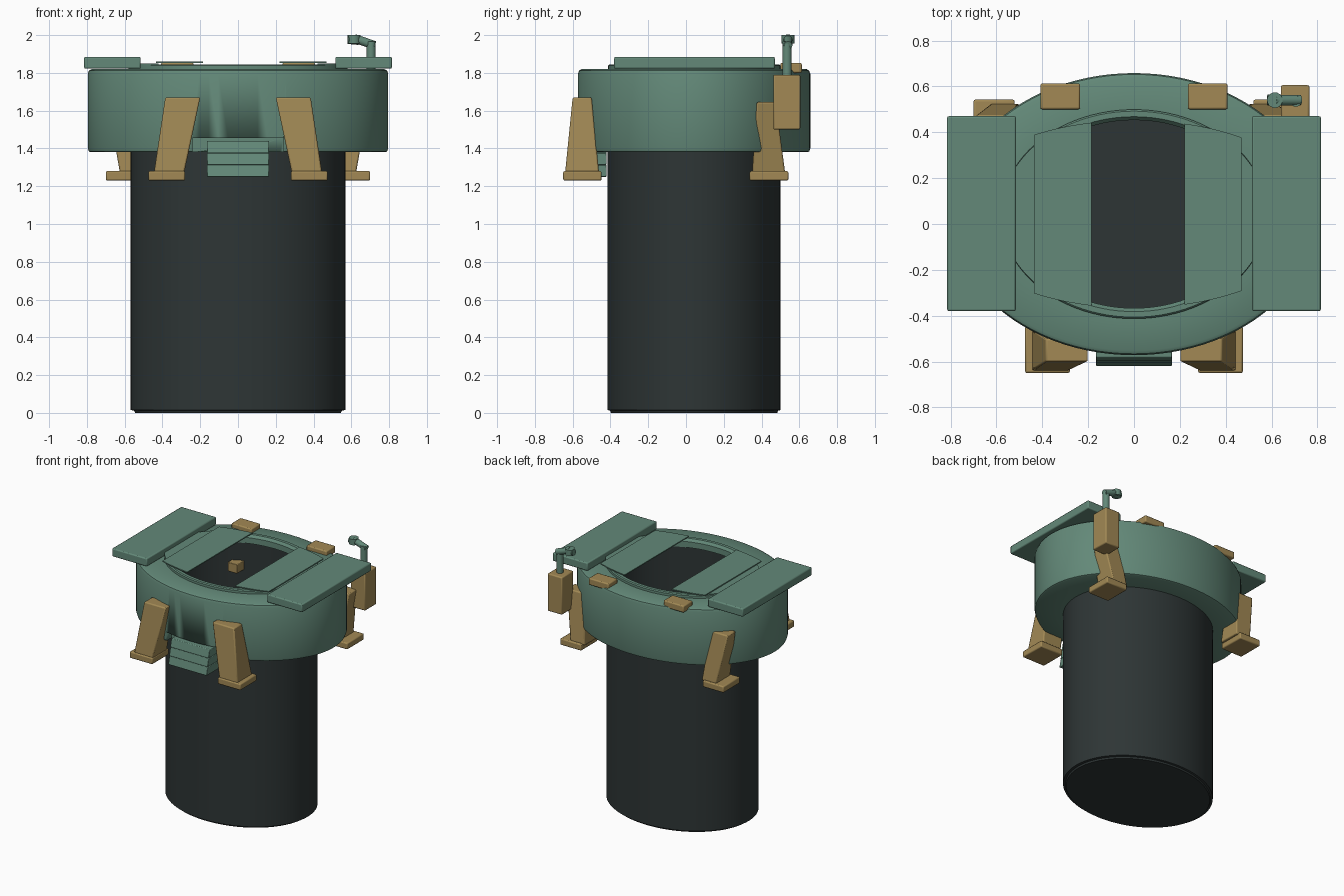
import bpy, bmesh, math
from mathutils import Vector

if "Cube" in bpy.data.objects:
    bpy.data.objects.remove(bpy.data.objects["Cube"], do_unlink=True)

CY = 0.043      # depth centre of the shaft
SIDES = 96


def material(name, rgb):
    m = bpy.data.materials.new(name)
    m.use_nodes = True
    m.diffuse_color = (*rgb, 1)
    m.node_tree.nodes["Principled BSDF"].inputs["Base Color"].default_value = (*rgb, 1)
    return m


GREEN = material("sea green", (0.125, 0.25, 0.19))
TAN = material("tan", (0.36, 0.25, 0.09))
DARK = material("dark slate", (0.027, 0.036, 0.036))


def finish(name, bm, mat, bevel=0.0):
    bmesh.ops.recalc_face_normals(bm, faces=bm.faces)
    mesh = bpy.data.meshes.new(name)
    bm.to_mesh(mesh)
    bm.free()
    ob = bpy.data.objects.new(name, mesh)
    bpy.context.collection.objects.link(ob)
    mesh.materials.append(mat)
    if bevel:
        mod = ob.modifiers.new("rounded_edges", 'BEVEL')
        mod.width, mod.segments = bevel, 2
    bpy.ops.object.select_all(action='DESELECT')
    ob.select_set(True)
    bpy.context.view_layer.objects.active = ob
    bpy.ops.object.shade_smooth_by_angle(angle=math.radians(35))
    return ob


def elliptic(name, profile, mat, closed=True):
    """Sweep (x radius, y radius, z) steps round the shaft axis."""
    bm = bmesh.new()
    angles = [2 * math.pi * i / SIDES for i in range(SIDES)]
    rings = [[bm.verts.new((rx * math.cos(a), CY + ry * math.sin(a), z)) for a in angles]
             for rx, ry, z in profile]
    pairs = list(zip(rings, rings[1:]))
    if closed:
        pairs.append((rings[-1], rings[0]))
    else:
        bm.faces.new(rings[0])
        bm.faces.new(rings[-1])
    for a, b in pairs:
        for i in range(SIDES):
            j = (i + 1) % SIDES
            bm.faces.new((a[i], a[j], b[j], b[i]))
    return finish(name, bm, mat)


def tapered(name, low, high, z0, z1, mat, bevel=0.008):
    """Box between two rectangles, each (x0, x1, y0, y1)."""
    bm = bmesh.new()
    loops = [[bm.verts.new((r[i], r[j], z)) for i, j in ((0, 2), (1, 2), (1, 3), (0, 3))]
             for r, z in ((low, z0), (high, z1))]
    for loop in loops:
        bm.faces.new(loop)
    for i in range(4):
        j = (i + 1) % 4
        bm.faces.new((loops[0][i], loops[0][j], loops[1][j], loops[1][i]))
    return finish(name, bm, mat, bevel)


def box(name, x0, x1, y0, y1, z0, z1, mat, bevel=0.008):
    return tapered(name, (x0, x1, y0, y1), (x0, x1, y0, y1), z0, z1, mat, bevel)


def curved_plate(name, x0, x1, rx, ry, z0, z1, mat):
    """Plate whose two ends follow an ellipse."""
    bm = bmesh.new()
    xs = [x0 + (x1 - x0) * i / 8 for i in range(9)]
    half = [(x, ry * math.sqrt(max(0.0, 1 - (x / rx) ** 2))) for x in xs]
    outline = [(x, CY + y) for x, y in half] + [(x, CY - y) for x, y in reversed(half)]
    face = bm.faces.new([bm.verts.new((x, y, z0)) for x, y in outline])
    top = bmesh.ops.extrude_face_region(bm, geom=[face])["geom"]
    bmesh.ops.translate(bm, vec=(0, 0, z1 - z0),
                        verts=[v for v in top if isinstance(v, bmesh.types.BMVert)])
    return finish(name, bm, mat)


def rod(name, start, end, radius, mat):
    a, b = Vector(start), Vector(end)
    bm = bmesh.new()
    bmesh.ops.create_cone(bm, cap_ends=True, segments=20, radius1=radius, radius2=radius,
                          depth=(b - a).length)
    turn = (b - a).to_track_quat('Z', 'Y').to_matrix().to_4x4()
    bmesh.ops.transform(bm, matrix=turn, verts=bm.verts)
    bmesh.ops.translate(bm, vec=(a + b) / 2, verts=bm.verts)
    return finish(name, bm, mat)


# Hollow shaft with a closed floor
elliptic("shaft", [(0.545, 0.44, 0), (0.55, 0.445, 0.012), (0.568, 0.458, 0.015),
                   (0.568, 0.458, 1.79), (0.53, 0.42, 1.79), (0.53, 0.42, 0.04)],
         DARK, closed=False)

# Collar with rounded rims, and a front notch
collar = elliptic("collar", [(0.56, 0.45, 1.38), (0.78, 0.6, 1.38), (0.79, 0.61, 1.385),
                             (0.795, 0.615, 1.4), (0.795, 0.615, 1.795), (0.789, 0.609, 1.812),
                             (0.775, 0.595, 1.82), (0.56, 0.45, 1.82)], GREEN)
cutter = box("notch_cutter", -0.24, 0.24, -0.7, -0.47, 1.3, 1.455, GREEN, 0)
cutter.hide_render = True
cutter.hide_viewport = True
cut = collar.modifiers.new("front_notch", 'BOOLEAN')
cut.object = cutter
cut.operation = 'DIFFERENCE'
cut.solver = 'EXACT'

# Raised lip round the opening
elliptic("opening_lip", [(0.58, 0.456, 1.79), (0.58, 0.456, 1.838), (0.573, 0.449, 1.845),
                         (0.545, 0.425, 1.845), (0.525, 0.41, 1.825), (0.525, 0.41, 1.78)], GREEN)

# Front louvred step
for i in range(3):
    z = 1.25 + 0.063 * i
    front = -0.62 + 0.012 * i
    tapered("step_slat", (-0.165, 0.165, front, -0.42), (-0.165, 0.165, front + 0.015, -0.42),
            z, z + 0.063, GREEN, 0.004)

for s in (-1, 1):
    def span(a, b):
        return tuple(sorted((s * a, s * b)))

    # Sliding doors and their side shelves
    box("door_slab", *span(0.515, 0.815), -0.38, 0.47, 1.822, 1.885, GREEN)
    curved_plate("door_shelf", *span(0.42, 0.535), 0.58, 0.45, 1.835, 1.85, GREEN)
    shift = 0.017
    lo, hi = span(0.203, 0.452)
    curved_plate("door_leaf", lo + shift, hi + shift, 0.81, 0.41, 1.853, 1.861, GREEN)

    # Front braces and feet
    tapered("front_brace", (*span(0.285, 0.445), -0.64, -0.46),
            (*span(0.2, 0.385), -0.6, -0.5), 1.27, 1.67, TAN)
    box("front_foot", *span(0.28, 0.475), -0.65, -0.447, 1.23, 1.28, TAN)

    # Back braces and feet
    tapered("back_brace", (*span(0.5, 0.625), 0.35, 0.525),
            (*span(0.54, 0.69), 0.375, 0.475), 1.27, 1.645, TAN)
    box("back_foot", *span(0.52, 0.7), 0.337, 0.542, 1.23, 1.28, TAN)

    # Clips on the back rim
    lo, hi = span(0.235, 0.408)
    box("rim_clip", lo, hi, 0.5, 0.613, 1.8, 1.853, TAN)

# Small bracket on the inner wall
box("inner_bracket", -0.32, -0.24, 0.33, 0.42, 1.57, 1.64, TAN, 0.004)

# Mast box with a bent pipe
box("mast_box", 0.64, 0.765, 0.462, 0.605, 1.5, 1.79, TAN)
rod("mast_pole", (0.705, 0.535, 1.77), (0.705, 0.535, 1.965), 0.024, GREEN)
rod("mast_arm", (0.725, 0.54, 1.945), (0.615, 0.54, 1.983), 0.023, GREEN)
rod("mast_nozzle", (0.64, 0.54, 1.972), (0.582, 0.54, 1.977), 0.024, GREEN)
rod("mast_head", (0.614, 0.54, 1.955), (0.614, 0.54, 2.0), 0.034, GREEN)
